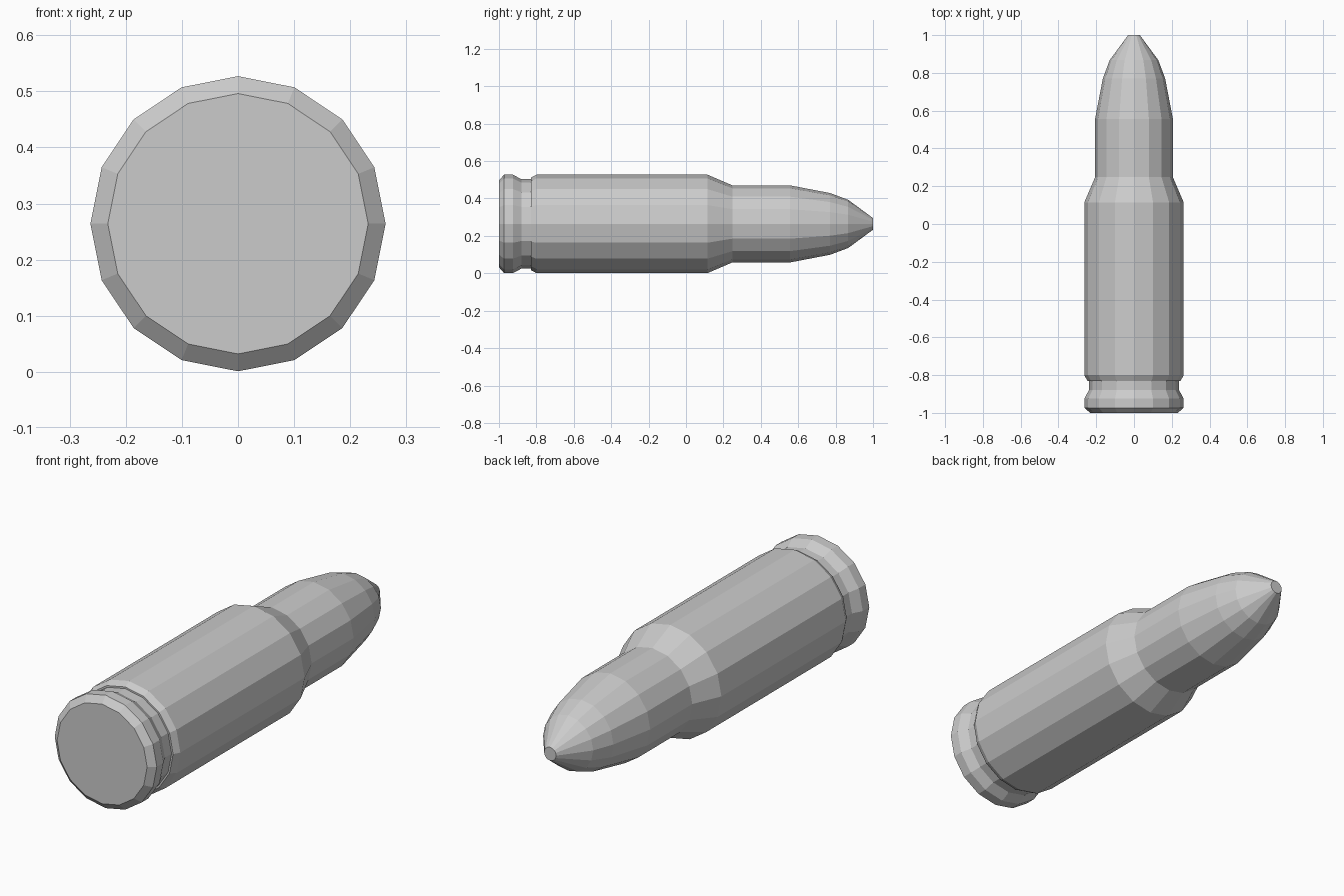
import bpy, bmesh, math

if "Cube" in bpy.data.objects:
    bpy.data.objects.remove(bpy.data.objects["Cube"])

SIDES = 16
AXIS_Z = 0.264


def lathe(name, profile, cap_start=False, cap_end=False):
    """Turn (y, radius) points around the long axis."""
    bm = bmesh.new()
    rings = []
    for y, r in profile:
        ring = []
        for i in range(SIDES):
            a = 2 * math.pi * i / SIDES
            ring.append(bm.verts.new((r * math.cos(a), y, AXIS_Z + r * math.sin(a))))
        rings.append(ring)
    for a, b in zip(rings, rings[1:]):
        for i in range(SIDES):
            j = (i + 1) % SIDES
            bm.faces.new((a[i], b[i], b[j], a[j]))
    if cap_start:
        bm.faces.new(rings[0])
    if cap_end:
        bm.faces.new(rings[-1][::-1])
    bmesh.ops.recalc_face_normals(bm, faces=bm.faces)
    mesh = bpy.data.meshes.new(name)
    bm.to_mesh(mesh)
    bm.free()
    obj = bpy.data.objects.new(name, mesh)
    bpy.context.collection.objects.link(obj)
    return obj


# Case: base, bevelled rim, extractor groove, body, shoulder and neck
lathe("cartridge_case", [
    (-1.0, 0.232), (-0.973, 0.263), (-0.925, 0.263), (-0.88, 0.239),
    (-0.83, 0.239), (-0.83, 0.247), (-0.80, 0.263),
    (0.115, 0.263), (0.248, 0.206), (0.557, 0.206),
], cap_start=True)

# Projectile: curved nose with a small flat tip
lathe("projectile", [
    (0.557, 0.206), (0.77, 0.165), (0.867, 0.129), (1.0, 0.031),
], cap_end=True)
